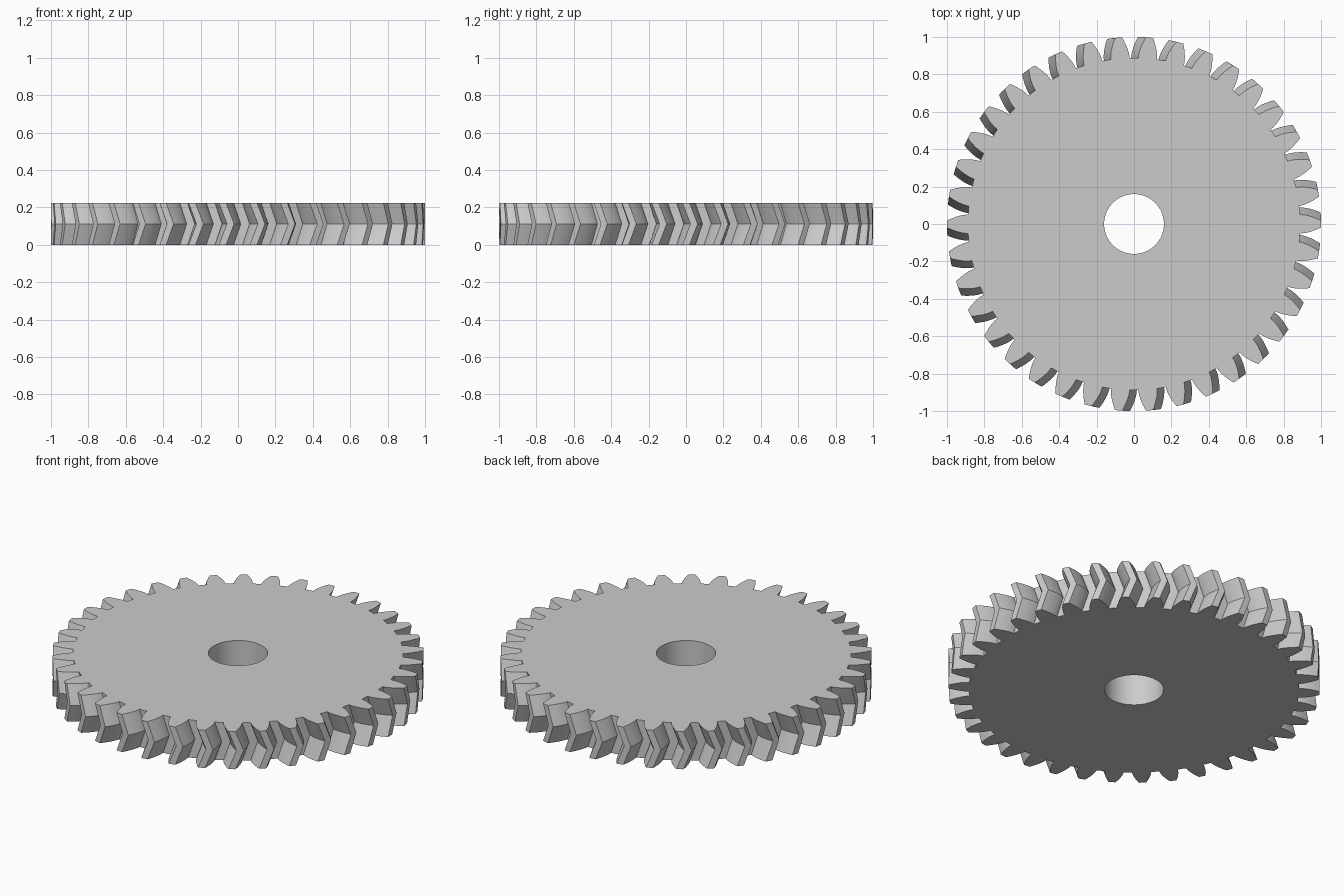
import bpy, bmesh
from math import pi, cos, sin, tan, acos, radians

cube = bpy.data.objects.get("Cube")
if cube:
    bpy.data.objects.remove(cube, do_unlink=True)

TEETH = 38
TIP_R, PITCH_R, ROOT_R = 1.0, 0.95, 0.8885
BASE_R = PITCH_R * cos(radians(20))
HEIGHT, TWIST = 0.224, 0.043
BORE_R, BORE_SIDES = 0.16, 72
FLANK_STEPS = 6

# Grey metal
metal = bpy.data.materials.new("grey metal")
metal.use_nodes = True
colour = (0.6, 0.6, 0.6, 1)
metal.diffuse_color = colour
metal.node_tree.nodes["Principled BSDF"].inputs["Base Color"].default_value = colour


def involute(r):
    a = acos(min(1, BASE_R / r))
    return tan(a) - a


def half_angle(r):
    """Half the angular thickness of a tooth at radius r."""
    return pi / (2 * TEETH) + involute(PITCH_R) - involute(max(r, BASE_R))


# Outline of one tooth as (radius, angle): rising flank, tip, falling flank
radii = [ROOT_R] + [BASE_R + (TIP_R - BASE_R) * i / FLANK_STEPS
                    for i in range(FLANK_STEPS + 1)]
tooth = [(r, -half_angle(r)) for r in radii] + [(TIP_R, 0)]
tooth += [(r, half_angle(r)) for r in reversed(radii)]
outline = [(r, a + 2 * pi * t / TEETH) for t in range(TEETH) for r, a in tooth]
bore = [(BORE_R, 2 * pi * i / BORE_SIDES) for i in range(BORE_SIDES)]

bm = bmesh.new()


def ring(points, z, turn=0):
    return [bm.verts.new((r * cos(a + turn), r * sin(a + turn), z)) for r, a in points]


def wall(lower, upper):
    n = len(lower)
    for i in range(n):
        j = (i + 1) % n
        bm.faces.new((lower[i], lower[j], upper[j], upper[i]))


# Herringbone toothed rim: the middle ring is turned against both ends
bottom = ring(outline, 0)
middle = ring(outline, HEIGHT / 2, TWIST)
top = ring(outline, HEIGHT)
wall(bottom, middle)
wall(middle, top)

# Bore
bore_bottom, bore_top = ring(bore, 0), ring(bore, HEIGHT)
wall(bore_top, bore_bottom)

# Flat end faces
for loops in ((bottom, bore_bottom), (top, bore_top)):
    edges = [bm.edges.get((loop[i - 1], loop[i])) for loop in loops
             for i in range(len(loop))]
    bmesh.ops.triangle_fill(bm, use_beauty=True, use_dissolve=False, edges=edges)
bmesh.ops.recalc_face_normals(bm, faces=bm.faces)

mesh = bpy.data.meshes.new("herringbone_gear")
bm.to_mesh(mesh)
bm.free()
mesh.materials.append(metal)
gear = bpy.data.objects.new("herringbone_gear", mesh)
bpy.context.collection.objects.link(gear)
bpy.ops.object.select_all(action='DESELECT')
gear.select_set(True)
bpy.context.view_layer.objects.active = gear
bpy.ops.object.shade_smooth_by_angle(angle=radians(20))
